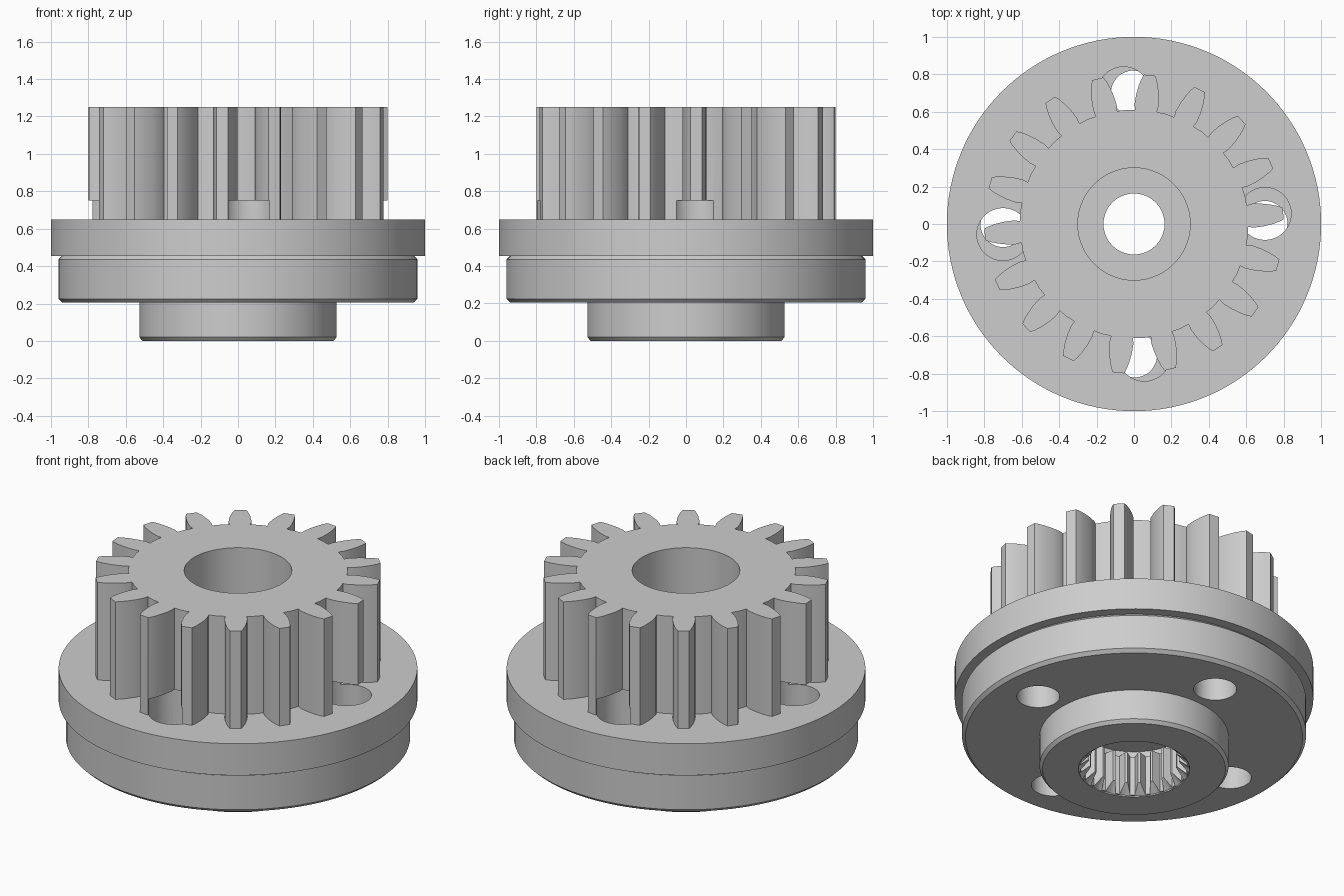
import bpy, bmesh, math
from math import sin, cos, pi, tau, radians

if "Cube" in bpy.data.objects:
    bpy.data.objects.remove(bpy.data.objects["Cube"], do_unlink=True)

steel = bpy.data.materials.new("plain grey steel")
steel.use_nodes = True
steel.diffuse_color = (0.61, 0.61, 0.61, 1)
steel.node_tree.nodes["Principled BSDF"].inputs["Base Color"].default_value = (0.61, 0.61, 0.61, 1)


def finish(name, bm):
    bmesh.ops.recalc_face_normals(bm, faces=bm.faces)
    mesh = bpy.data.meshes.new(name)
    bm.to_mesh(mesh)
    bm.free()
    mesh.materials.append(steel)
    obj = bpy.data.objects.new(name, mesh)
    bpy.context.collection.objects.link(obj)
    return obj


def skin(name, rings):
    """Join closed loops of equal length into a closed tube of quads."""
    bm = bmesh.new()
    loops = [[bm.verts.new(p) for p in ring] for ring in rings]
    n = len(loops[0])
    for a, b in zip(loops, loops[1:] + loops[:1]):
        for i in range(n):
            j = (i + 1) % n
            bm.faces.new((a[i], a[j], b[j], b[i]))
    return finish(name, bm)


def circle(r, n, cx=0.0, cy=0.0):
    return [(cx + r * cos(tau * i / n), cy + r * sin(tau * i / n)) for i in range(n)]


def at(z, outline):
    return [(x, y, z) for x, y in outline]


def prisms(name, outlines, z0, z1):
    """Solid upright prisms with flat caps, gathered in one object."""
    bm = bmesh.new()
    for outline in outlines:
        bottom, top = [[bm.verts.new(p) for p in at(z, outline)] for z in (z0, z1)]
        bm.faces.new(bottom)
        bm.faces.new(top)
        n = len(outline)
        for i in range(n):
            j = (i + 1) % n
            bm.faces.new((bottom[i], bottom[j], top[j], top[i]))
    return finish(name, bm)


def four_holes(name, r, x, y, z0, z1):
    turns = [k * pi / 2 for k in range(4)]
    return prisms(name, [circle(r, 48, x * cos(a) - y * sin(a), x * sin(a) + y * cos(a))
                         for a in turns], z0, z1)


def activate(obj):
    bpy.ops.object.select_all(action="DESELECT")
    obj.select_set(True)
    bpy.context.view_layer.objects.active = obj


def cut(obj, cutter):
    activate(obj)
    mod = obj.modifiers.new("cut", "BOOLEAN")
    mod.operation, mod.solver, mod.object = "DIFFERENCE", "EXACT", cutter
    bpy.ops.object.modifier_apply(modifier=mod.name)


# Stepped hub, disc and flange, with a web across the bore
profile = [
    (0.31, 0), (0.51, 0), (0.527, 0.02), (0.527, 0.205), (0.94, 0.205), (0.96, 0.225),
    (0.96, 0.435), (0.94, 0.455), (1.0, 0.455), (1.0, 0.65), (0.30, 0.65),
    (0.30, 0.42), (0.163, 0.42), (0.163, 0.29), (0.31, 0.29)]
body = skin("hub_and_flange", [at(z, circle(r, 128)) for r, z in profile])

# Spur gear: half widths of one tooth from root to tip, mirrored and repeated
TEETH = 18
flank = [(0.61, 0.058), (0.64, 0.064), (0.69, 0.061), (0.74, 0.052), (0.775, 0.042), (0.80, 0.031)]
tooth = [(r, -w) for r, w in flank] + [(r, w) for r, w in reversed(flank)]
outline = []
for k in range(TEETH):
    a = radians(4) + tau * k / TEETH
    for r, w in tooth:
        angle = a + math.asin(w / r)
        outline.append((r * cos(angle), r * sin(angle)))
    mid = a + pi / TEETH
    outline.append((0.612 * cos(mid), 0.612 * sin(mid)))
gear = prisms("spur_gear", [outline], 0.65, 1.25)

# Internal spline in the lower bore, its teeth bevelled at the mouth
SPLINES = 22
ROOT, TIP = 0.30, 0.25
teeth = []
for k in range(SPLINES):
    for r, t in ((ROOT, 0.0), (ROOT, 0.3), (TIP, 0.55), (TIP, 0.75)):
        a = tau * (k + t) / SPLINES
        teeth.append((r, r * cos(a), r * sin(a)))
rim = circle(0.315, len(teeth))
spline = skin("bore_spline", [
    at(0.004, rim), at(0.25, rim), [(x, y, 0.25) for r, x, y in teeth],
    [(x, y, 0.006 + ROOT - r) for r, x, y in teeth]])

# Gear bore, holes in the disc, and wider pockets that bite into the gear teeth
bore = prisms("bore_cutter", [circle(0.30, 128)], 0.5, 1.4)
holes = four_holes("hole_cutter", 0.12, 0.70, 0.003, 0.1, 0.5)
pockets = four_holes("pocket_cutter", 0.14, 0.70, 0.055, 0.45, 0.75)
cut(body, holes)
cut(body, pockets)
cut(gear, bore)
cut(gear, pockets)
for cutter in (bore, holes, pockets):
    bpy.data.objects.remove(cutter, do_unlink=True)

for obj in (body, gear, spline):
    activate(obj)
    bpy.ops.object.shade_smooth_by_angle(angle=radians(25))
